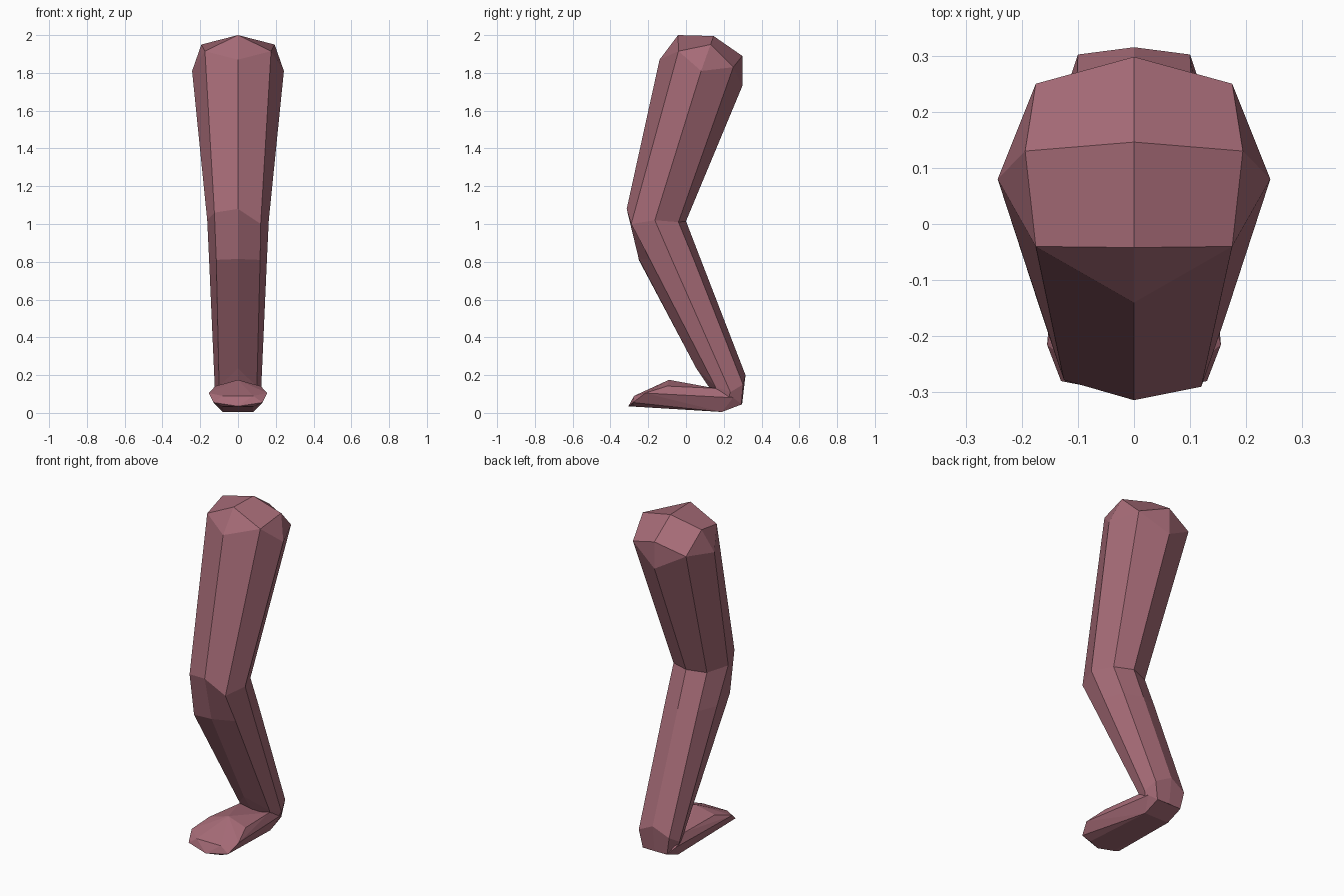
import bpy, bmesh

if "Cube" in bpy.data.objects:
    bpy.data.objects.remove(bpy.data.objects["Cube"])

skin = bpy.data.materials.new("dusty_rose")
skin.diffuse_color = (0.38, 0.147, 0.184, 1)
skin.use_nodes = True
skin.node_tree.nodes["Principled BSDF"].inputs["Base Color"].default_value = skin.diffuse_color


def finish(bm, name):
    bmesh.ops.recalc_face_normals(bm, faces=bm.faces)
    me = bpy.data.meshes.new(name)
    bm.to_mesh(me)
    bm.free()
    me.materials.append(skin)
    ob = bpy.data.objects.new(name, me)
    bpy.context.collection.objects.link(ob)


def ring(bm, half):
    """Eight-sided loop from five right-hand points, front to back."""
    pts = half + [(-x, y, z) for x, y, z in reversed(half[1:4])]
    return [bm.verts.new(p) for p in pts]


# Leg: eight-sided loops from hip to heel
sections = [
    [(0, -.14, 1.87), (.175, -.04, 1.915), (.243, .08, 1.81), (.175, .25, 1.83), (0, .298, 1.73)],
    [(0, -.314, 1.08), (.12, -.29, 1.0), (.163, -.165, 1.02), (.11, -.04, 1.01), (0, 0, 1.015)],
    [(0, -.25, .815), (.117, -.19, .81), (.153, -.074, .81), (.108, .042, .81), (0, .079, .81)],
    [(0, .055, .235), (.1, .155, .14), (.122, .235, .11), (.1, .302, .15), (0, .315, .2)],
    [(0, .15, .1), (.09, .16, .08), (.1, .22, .06), (.08, .293, .045), (0, .297, .045)],
]
bm = bmesh.new()
rings = [ring(bm, s) for s in sections]
# Kneecap leans to the left side
rings[1][7].co = (-.125, -.278, 1.06)
rings[2][7].co = (-.115, -.25, .81)
for a, b in zip(rings, rings[1:]):
    for i in range(8):
        j = (i + 1) % 8
        bm.faces.new((a[i], a[j], b[j], b[i]))
bm.faces.new(rings[-1])

# Faceted hip cap
top = rings[0]
front, mid, back = [bm.verts.new(p) for p in ((0, -.042, 2), (0, .146, 1.995), (0, .298, 1.89))]
for s, (fs, side, bs) in ((1, top[1:4]), (-1, (top[7], top[6], top[5]))):
    hip = bm.verts.new((s * .194, .13, 1.95))
    for f in ((top[0], fs, front), (front, fs, hip, mid), (mid, hip, bs, back),
              (back, bs, top[4]), (fs, side, hip), (hip, side, bs)):
        bm.faces.new(f)
finish(bm, "leg")

# Foot: faceted wedge wrapped around mirrored points
half_foot = [(0, -.305, .035), (.13, -.28, .055), (.08, -.275, .09), (.155, -.215, .105),
             (.12, -.1, .142), (0, -.09, .175), (.1, .155, .13), (.11, .25, .08),
             (.08, .19, .005), (.08, .295, .045), (.08, -.27, .033)]
bm = bmesh.new()
for x, y, z in half_foot:
    for s in ((1, -1) if x else (1,)):
        bm.verts.new((s * x, y, z))
res = bmesh.ops.convex_hull(bm, input=bm.verts)
loose = [v for v in bm.verts if not v.link_faces]
bmesh.ops.delete(bm, geom=loose, context='VERTS')
finish(bm, "foot")
